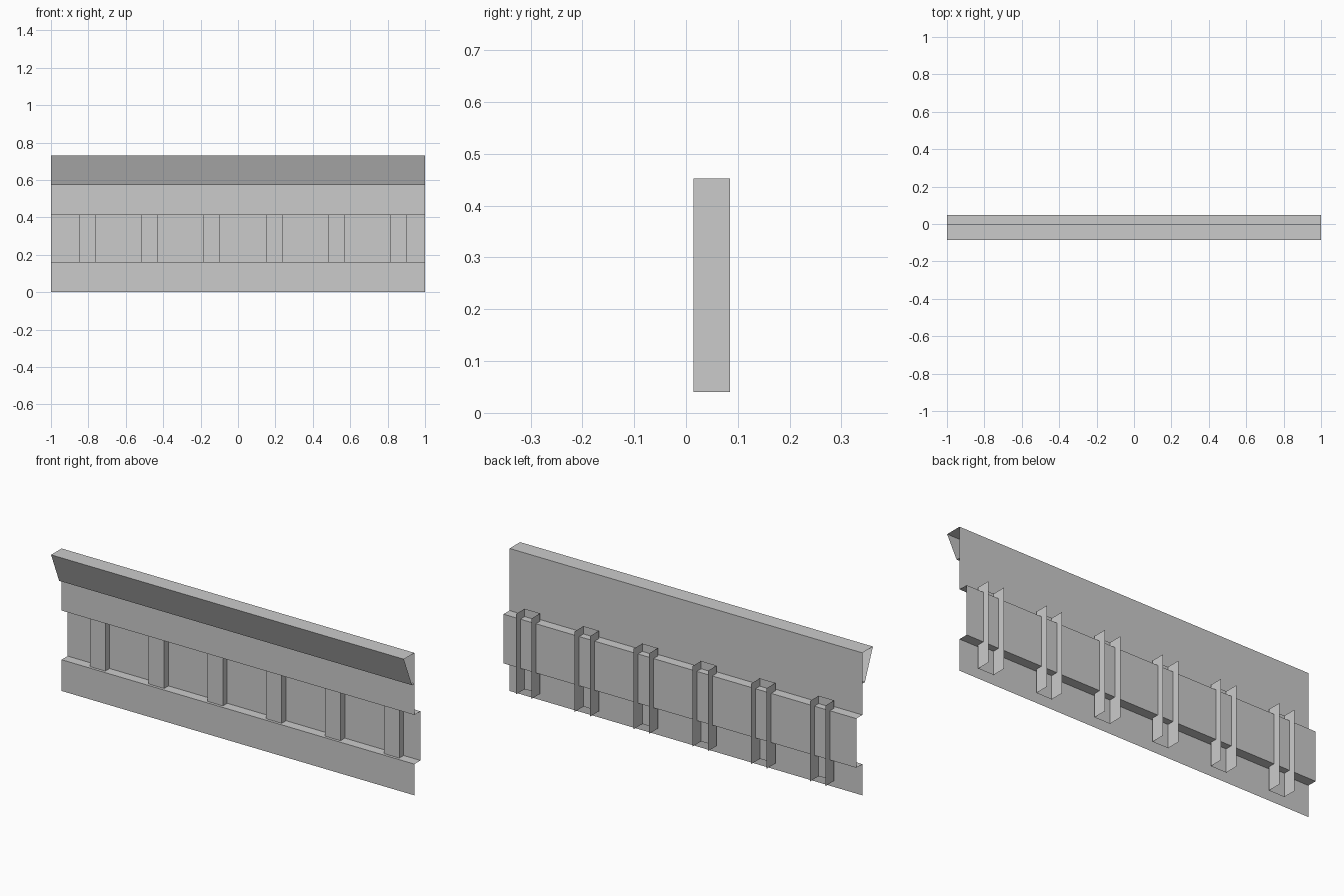
import bpy
import bmesh
from mathutils import Vector

cube = bpy.data.objects.get("Cube")
if cube:
    bpy.data.objects.remove(cube, do_unlink=True)

# Single plain grey
grey = bpy.data.materials.new("plain grey")
grey.use_nodes = True
colour = (0.6, 0.6, 0.6, 1.0)
grey.diffuse_color = colour
grey.node_tree.nodes["Principled BSDF"].inputs["Base Color"].default_value = colour


def sheet(name, profile, sweep):
    """Sweep an open profile along a vector into a thin, uncapped sheet."""
    bm = bmesh.new()
    start = [bm.verts.new(p) for p in profile]
    end = [bm.verts.new(Vector(p) + Vector(sweep)) for p in profile]
    for i in range(len(profile) - 1):
        bm.faces.new((start[i], start[i + 1], end[i + 1], end[i]))
    mesh = bpy.data.meshes.new(name)
    bm.to_mesh(mesh)
    bm.free()
    mesh.materials.append(grey)
    obj = bpy.data.objects.new(name, mesh)
    bpy.context.collection.objects.link(obj)
    return obj


HALF, TOP, LIP = 1.0, 0.73, 0.572
LOW, HIGH, RECESS = 0.16, 0.412, 0.049
along = (-2 * HALF, 0, 0)

# Wall with a recessed band
wall = [(0, 0), (0, LOW), (RECESS, LOW), (RECESS, HIGH), (0, HIGH), (0, TOP)]
sheet("wall_panel", [(HALF, y, z) for y, z in wall], along)

# Sloping cornice, open at both ends
cornice = [(0, LIP), (-0.02, LIP), (-0.085, TOP), (0, TOP)]
sheet("cornice", [(HALF, y, z) for y, z in cornice], along)

# Channel-shaped posts standing in the recess, open at the back
FRONT, BACK, WIDTH = 0.014, 0.085, 0.088
for i in range(6):
    left = -0.85 + i / 3
    right = left + WIDTH
    channel = [(left, BACK), (left, FRONT), (right, FRONT), (right, BACK)]
    sheet(f"post_{i + 1}", [(x, y, 0.04) for x, y in channel], (0, 0, 0.412))
